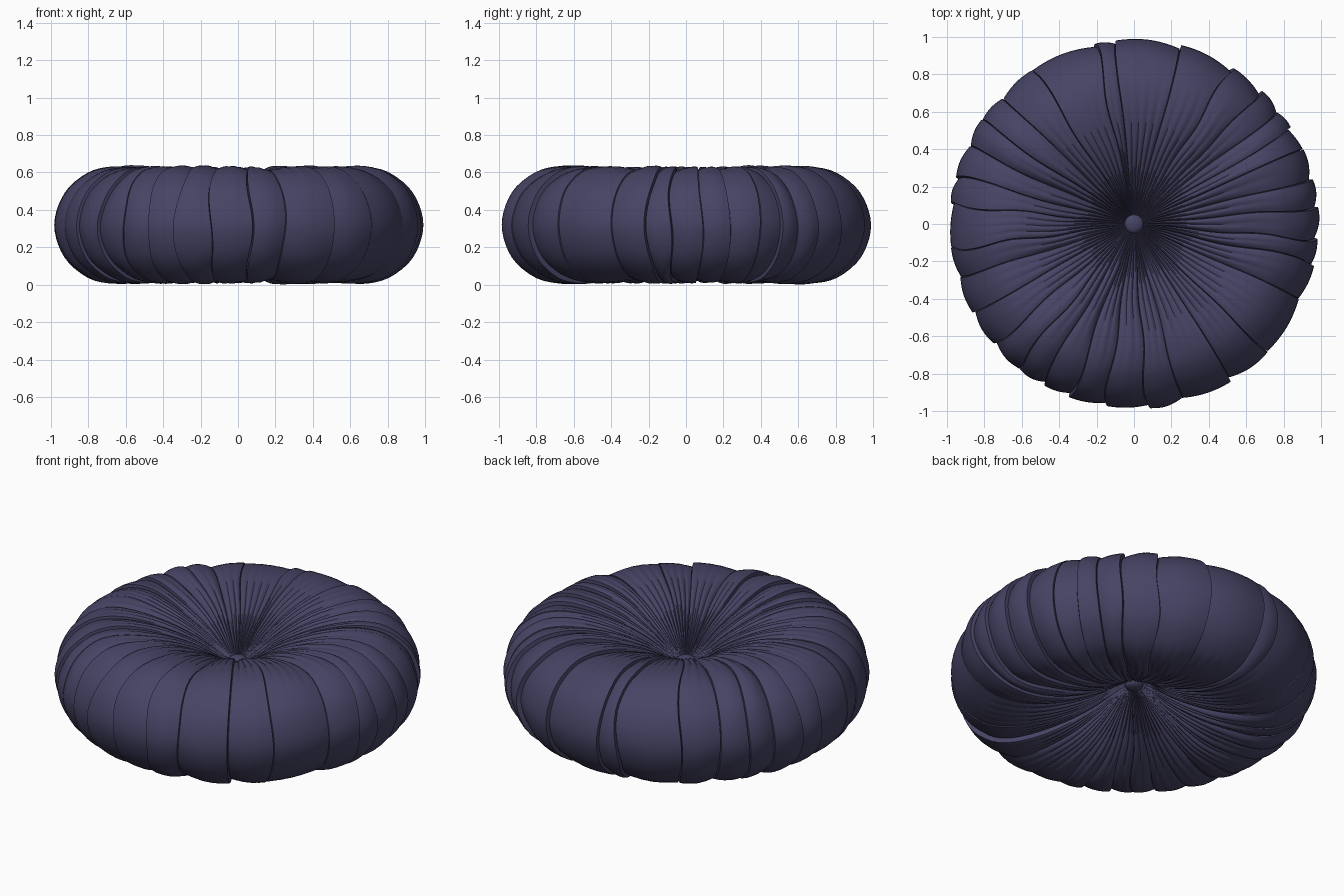
import bpy, bmesh, math, random
from mathutils import Vector

if "Cube" in bpy.data.objects:
    bpy.data.objects.remove(bpy.data.objects["Cube"])

random.seed(7)
MID_Z = 0.32          # height of the cushion's middle plane
STEPS = 3             # profile subdivisions

fabric = bpy.data.materials.new("dark indigo fabric")
fabric.diffuse_color = (0.061, 0.057, 0.127, 1)
fabric.use_nodes = True
fabric.node_tree.nodes["Principled BSDF"].inputs["Base Color"].default_value = fabric.diffuse_color

# Half profile (radius, height above middle), mirrored to the underside
half = [(0.03, 0.065), (0.1, 0.10), (0.2, 0.163), (0.3, 0.213), (0.4, 0.252),
        (0.5, 0.28), (0.6, 0.297), (0.7, 0.298), (0.8, 0.272), (0.9, 0.197),
        (0.955, 0.105), (0.977, 0)]
ctrl = [Vector(p) for p in half] + [Vector((r, -z)) for r, z in half[-2::-1]]


def smooth_path(pts):
    """Catmull-Rom resampling of the profile."""
    out = []
    for i in range(len(pts) - 1):
        a, b, c, d = (pts[max(i - 1, 0)], pts[i], pts[i + 1],
                      pts[min(i + 2, len(pts) - 1)])
        for k in range(STEPS):
            t = k / STEPS
            out.append(0.5 * (2 * b + (c - a) * t + (2 * a - 5 * b + 4 * c - d) * t * t
                              + (3 * b - a - 3 * c + d) * t ** 3))
    return out + [pts[-1]]


path = smooth_path(ctrl)
rows = len(path)
normals = []
for i in range(rows):
    tan = (path[min(i + 1, rows - 1)] - path[max(i - 1, 0)]).normalized()
    normals.append(Vector((-tan.y, tan.x)))

# Irregular pleat seams around the cushion, in degrees
seams = [5, 14, 24, 31, 38, 46, 58, 75, 96, 102, 123, 136, 146, 155, 165, 174,
         188, 197, 209, 221, 231, 240, 250, 261, 274, 285, 302, 316, 336, 348, 355]
sway = [(random.uniform(0.3, 1.1), random.uniform(0, 6.28), random.uniform(2, 5))
        for _ in seams]


def seam_angle(i, s):
    """Seam direction, wandering a little along the profile."""
    n = len(seams)
    amp, phase, freq = sway[i % n]
    return math.radians(seams[i % n] + 360 * (i // n) + amp * math.sin(freq * s + phase))


# Pleated cover: columns run panel by panel, each panel a soft lapped fold
columns = []
for p in range(len(seams)):
    width = seams[(p + 1) % len(seams)] + (360 if p + 1 == len(seams) else 0) - seams[p]
    folds = max(2, round(width / 4))
    count = folds * 6
    ts = [0, 0.18 / width] + [k / count for k in range(1, count)] + [1 - 0.18 / width]
    lean = random.choice((-1, 1, 1)) * random.uniform(0.006, 0.013)
    puff = random.uniform(0.006, 0.013)
    ph = random.uniform(0, 6.28)
    for t in sorted(ts):
        col = []
        for j, (pt, nor) in enumerate(zip(path, normals)):
            s = 6.28 * j / (rows - 1)
            r = pt.x
            ang = seam_angle(p, s) * (1 - t) + seam_angle(p + 1, s) * t
            full = min(1, r / 0.45)
            # fine gathers near the middle, fading towards the rim
            gather = 0.016 * min(1, r / 0.2) * max(0, 1 - r / 0.85)
            d = full * (puff * math.sin(math.pi * t) + lean * (2 * t - 1))
            d += gather * (abs(math.sin(math.pi * folds * t)) - 0.6)
            d += full * 0.004 * math.sin(2 * s + ph) * math.sin(math.pi * t)
            if t == 0:
                d = -0.02 * min(1, r / 0.3)   # stitched crease
            rr = max(0.015, r + nor.x * d)
            col.append((rr * math.cos(ang), rr * math.sin(ang), MID_Z + pt.y + nor.y * d))
        columns.append(col)

bm = bmesh.new()
grid = [[bm.verts.new(co) for co in col] for col in columns]
for c in range(len(grid)):
    a, b = grid[c], grid[(c + 1) % len(grid)]
    for j in range(rows - 1):
        bm.faces.new((a[j], a[j + 1], b[j + 1], b[j]))
bmesh.ops.recalc_face_normals(bm, faces=bm.faces)


def finish(bm, name, angle):
    mesh = bpy.data.meshes.new(name)
    bm.to_mesh(mesh)
    bm.free()
    obj = bpy.data.objects.new(name, mesh)
    bpy.context.collection.objects.link(obj)
    mesh.materials.append(fabric)
    bpy.ops.object.select_all(action='DESELECT')
    obj.select_set(True)
    bpy.context.view_layer.objects.active = obj
    bpy.ops.object.shade_smooth_by_angle(angle=math.radians(angle))
    return obj


finish(bm, "pleated_cushion", 40)

# Covered buttons pulling in the middle, top and bottom
for name, side in (("top_button", 1), ("bottom_button", -1)):
    bm = bmesh.new()
    bmesh.ops.create_uvsphere(bm, u_segments=24, v_segments=12, radius=0.05)
    bmesh.ops.scale(bm, vec=(1, 1, 0.5), verts=bm.verts)
    bmesh.ops.translate(bm, vec=(0, 0, MID_Z + side * 0.078), verts=bm.verts)
    finish(bm, name, 60)
